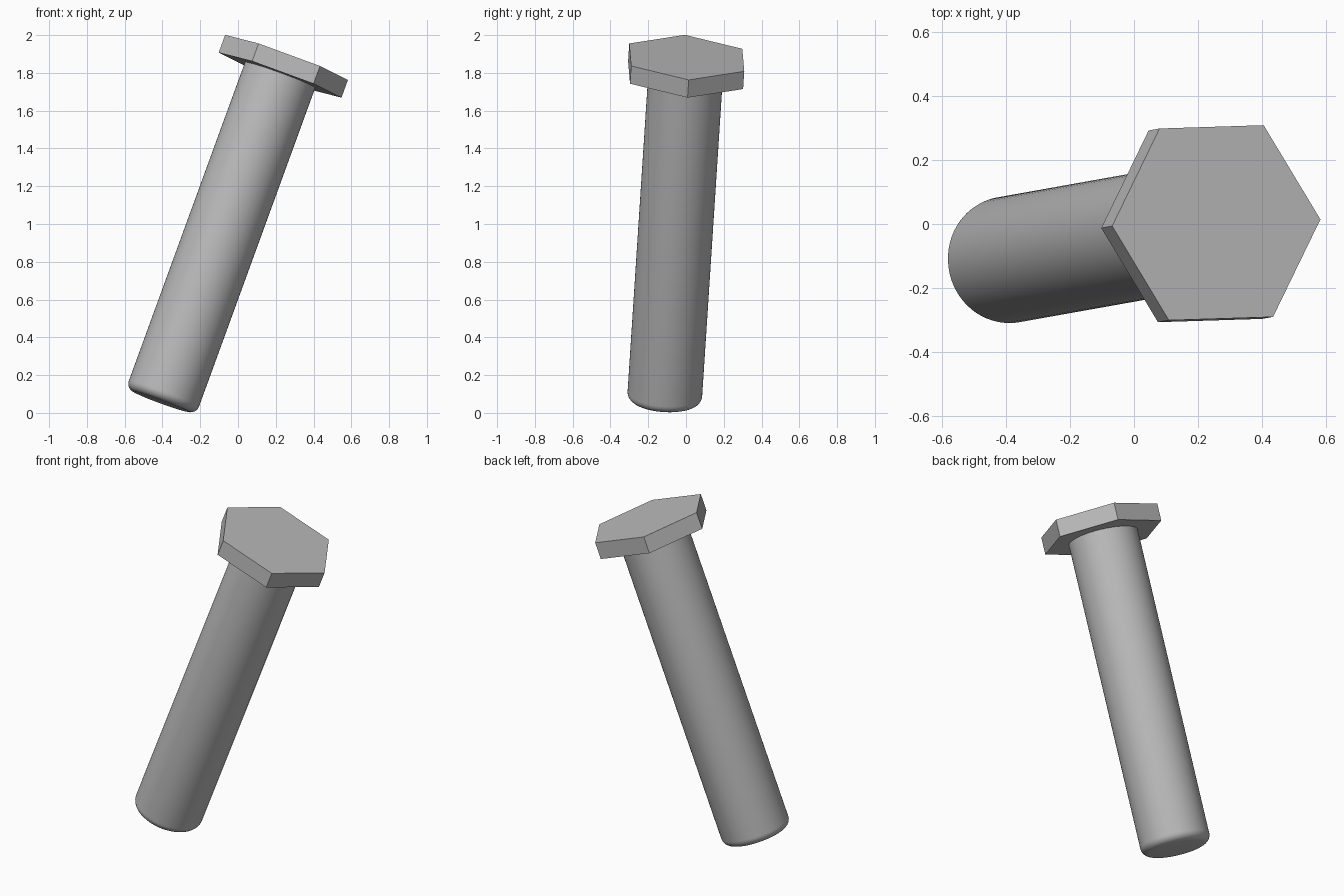
import bpy, bmesh, math
from mathutils import Matrix, Vector

if "Cube" in bpy.data.objects:
    bpy.data.objects.remove(bpy.data.objects["Cube"], do_unlink=True)

# Bolt frame: local z runs up the shaft, local x points at a head corner
AXIS = Vector((0.342, 0.061, 0.938)).normalized()
CORNER = Vector((0.94, 0.03, -0.34))
CORNER = (CORNER - AXIS * CORNER.dot(AXIS)).normalized()
SIDE = AXIS.cross(CORNER)
TOP = Vector((0.257, 0.004, 1.882))
FRAME = Matrix.Translation(TOP) @ Matrix((CORNER, SIDE, AXIS)).transposed().to_4x4()

HEAD_RADIUS, HEAD_HEIGHT = 0.3464, 0.1
SHAFT_RADIUS, LENGTH, FILLET = 0.198, 1.944, 0.045

steel = bpy.data.materials.new("steel_grey")
steel.use_nodes = True
colour = (0.5, 0.5, 0.5, 1)
steel.diffuse_color = colour
steel.node_tree.nodes["Principled BSDF"].inputs["Base Color"].default_value = colour


def add_part(name, bm):
    bmesh.ops.recalc_face_normals(bm, faces=bm.faces)
    mesh = bpy.data.meshes.new(name)
    bm.transform(FRAME)
    bm.to_mesh(mesh)
    bm.free()
    mesh.materials.append(steel)
    part = bpy.data.objects.new(name, mesh)
    bpy.context.collection.objects.link(part)
    return part


# Hexagonal head
bm = bmesh.new()
bmesh.ops.create_cone(bm, cap_ends=True, segments=6, radius1=HEAD_RADIUS,
                      radius2=HEAD_RADIUS, depth=HEAD_HEIGHT)
first = max(bm.verts, key=lambda v: v.co.x).co
turn = Matrix.Rotation(-math.atan2(first.y, first.x), 4, "Z")
bm.transform(Matrix.Translation((0, 0, -HEAD_HEIGHT / 2)) @ turn)
add_part("hex_head", bm)

# Round shaft with a filleted tip
bm = bmesh.new()
shaft_length = LENGTH - HEAD_HEIGHT
bmesh.ops.create_cone(bm, cap_ends=True, segments=64, radius1=SHAFT_RADIUS,
                      radius2=SHAFT_RADIUS, depth=shaft_length)
bm.transform(Matrix.Translation((0, 0, -HEAD_HEIGHT - shaft_length / 2)))
rim = [e for e in bm.edges if all(v.co.z < -LENGTH + 0.01 for v in e.verts)]
bmesh.ops.bevel(bm, geom=rim, offset=FILLET, offset_type="OFFSET",
                segments=6, profile=0.5, affect="EDGES")
shaft = add_part("shaft", bm)
bpy.ops.object.select_all(action="DESELECT")
shaft.select_set(True)
bpy.context.view_layer.objects.active = shaft
bpy.ops.object.shade_smooth_by_angle(angle=math.radians(30))
